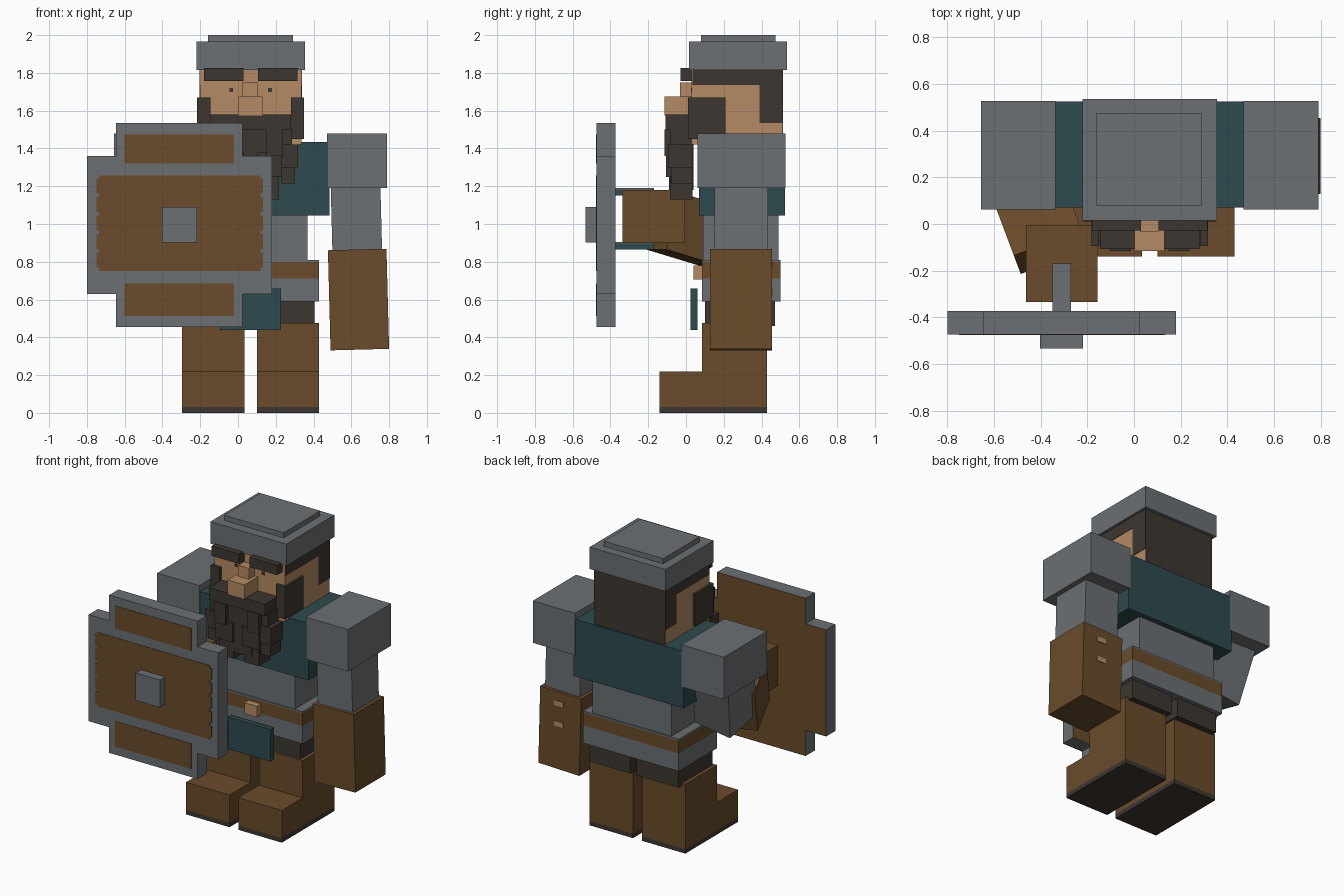
import bpy, bmesh, math
from mathutils import Vector, Matrix

if "Cube" in bpy.data.objects:
    bpy.data.objects.remove(bpy.data.objects["Cube"])

CX = 0.067  # symmetry axis of the body


def material(name, rgb):
    m = bpy.data.materials.new(name)
    m.diffuse_color = (*rgb, 1)
    m.use_nodes = True
    m.node_tree.nodes["Principled BSDF"].inputs["Base Color"].default_value = m.diffuse_color
    return m


GREY = material("iron grey", (0.148, 0.16, 0.17))
BROWN = material("leather brown", (0.142, 0.071, 0.024))
TEAL = material("teal cloth", (0.027, 0.068, 0.077))
DARK = material("dark hair", (0.046, 0.037, 0.03))
SKIN = material("skin", (0.46, 0.255, 0.127))


def finish(name, bm, *mats):
    bmesh.ops.recalc_face_normals(bm, faces=bm.faces[:])
    me = bpy.data.meshes.new(name)
    bm.to_mesh(me)
    bm.free()
    for m in mats:
        me.materials.append(m)
    ob = bpy.data.objects.new(name, me)
    bpy.context.collection.objects.link(ob)
    return ob


def box(name, x, y, z, mat, tilt=0):
    """Box from (min, max) ranges, optionally tilted about the y axis."""
    bm = bmesh.new()
    size = [r[1] - r[0] for r in (x, y, z)]
    bmesh.ops.create_cube(bm, size=1, matrix=Matrix.Diagonal((*size, 1)))
    mid = Vector([sum(r) / 2 for r in (x, y, z)])
    bmesh.ops.transform(bm, verts=bm.verts[:], matrix=Matrix.Translation(mid)
                        @ Matrix.Rotation(math.radians(tilt), 4, 'Y'))
    return finish(name, bm, mat)


def pair(name, x, y, z, mat):
    """Box and its mirror image across the body axis."""
    box(name + "_left", x, y, z, mat)
    box(name + "_right", (2 * CX - x[1], 2 * CX - x[0]), y, z, mat)


def limb(name, a, b, w, d, mat):
    """Square section limb from a to b."""
    a, b = Vector(a), Vector(b)
    axis = (b - a).normalized()
    up = Vector((0, 0, 1)) if abs(axis.z) < 0.8 else Vector((0, 1, 0))
    side = axis.cross(up).normalized()
    up = side.cross(axis)
    rot = Matrix((side, up, axis)).transposed().to_4x4()
    bm = bmesh.new()
    bmesh.ops.create_cube(bm, size=1, matrix=Matrix.Translation((a + b) / 2) @ rot
                          @ Matrix.Diagonal((w, d, (b - a).length, 1)))
    return finish(name, bm, mat)


def extrude(name, pts, vec, *mats):
    bm = bmesh.new()
    f = bm.faces.new([bm.verts.new(p) for p in pts])
    new = bmesh.ops.extrude_face_region(bm, geom=[f])["geom"]
    bmesh.ops.translate(bm, vec=vec, verts=[v for v in new if isinstance(v, bmesh.types.BMVert)])
    if not any(g.is_valid and g.normal.dot(Vector(vec)) < -0.01 for g in bm.faces):
        bm.faces.new([v for v in bm.verts][:len(pts)])
    return finish(name, bm, *mats)


# boots with soles
boot = [(0.085, 0.03), (0.43, 0.03), (0.43, 0.475), (0.085, 0.475), (0.085, 0.22),
        (-0.14, 0.22), (-0.14, 0.03)]
for side, x0 in (("left", 0.1), ("right", -0.296)):
    extrude("boot_" + side, [(x0, y, z) for y, z in boot], (0.33, 0, 0), BROWN)
pair("sole", (0.1, 0.43), (-0.14, 0.43), (0, 0.03), DARK)

# hips, belt and torso
pair("trousers", (0.09, 0.405), (0.1, 0.47), (0.46, 0.6), DARK)
box("skirt_plate", (-0.295, 0.43), (0.085, 0.5), (0.59, 0.712), GREY)
box("belt", (-0.295, 0.43), (0.085, 0.5), (0.712, 0.8), BROWN)
box("belt_trim", (-0.295, 0.43), (0.085, 0.5), (0.8, 0.81), GREY)
box("buckle", (0.02, 0.115), (0.04, 0.09), (0.705, 0.78), SKIN)
box("loincloth", (-0.095, 0.228), (0.025, 0.06), (0.438, 0.658), TEAL)
box("torso", (-0.233, 0.367), (0.09, 0.49), (0.8, 1.1), GREY)
box("shirt", (-0.35, 0.485), (0.07, 0.525), (1.045, 1.435), TEAL)

# head, hair and helmet
box("head", (-0.2, 0.335), (0.03, 0.51), (1.42, 1.83), SKIN)
box("hair_top", (-0.203, 0.338), (0.034, 0.513), (1.735, 1.82), DARK)
box("hair_back", (-0.203, 0.338), (0.39, 0.513), (1.535, 1.74), DARK)
box("hair_nape", (-0.2, 0.335), (0.508, 0.514), (1.43, 1.82), DARK)
box("helmet_band", (-0.22, 0.355), (0.015, 0.535), (1.815, 1.965), GREY)
box("helmet_top", (-0.16, 0.29), (0.08, 0.475), (1.965, 2.0), GREY)
pair("eyebrow", (0.105, 0.315), (-0.028, 0.035), (1.758, 1.825), DARK)
pair("eye", (0.16, 0.18), (0.026, 0.034), (1.7, 1.72), DARK)
box("nose_bridge", (0.025, 0.105), (-0.033, 0.04), (1.66, 1.75), SKIN)
box("nose", (0.002, 0.13), (-0.115, 0.04), (1.575, 1.675), SKIN)

# sideburns and stepped beard locks
pair("sideburn", (0.28, 0.35), (0.01, 0.21), (1.45, 1.67), DARK)
box("moustache", (-0.145, 0.28), (-0.108, 0.1), (1.5, 1.58), DARK)
locks = [(0.155, 0.25, 1.3, 1.42, -0.095), (0.16, 0.235, 1.215, 1.32, -0.08),
         (0.04, 0.15, 1.13, 1.27, -0.085), (0.035, 0.165, 1.25, 1.38, -0.105),
         (0.08, 0.17, 1.36, 1.5, -0.115), (0.16, 0.22, 1.4, 1.51, -0.085)]
for i, (a, b, z0, z1, y) in enumerate(locks):
    pair("beard_lock_%d" % i, (CX + a, CX + b), (y, 0.035), (z0, z1), DARK)
box("beard_core", (CX - 0.1, CX + 0.1), (-0.09, 0.04), (1.18, 1.52), DARK)

# shoulders and lowered arm
pair("shoulder_guard", (0.47, 0.79), (0.062, 0.528), (1.19, 1.478), GREY)
box("sleeve_left", (0.495, 0.758), (0.15, 0.435), (0.85, 1.23), GREY, -1.5)
box("glove_left", (0.483, 0.793), (0.128, 0.455), (0.335, 0.865), BROWN, -1.5)
for z in (0.645, 0.785):
    box("glove_stud", (0.61, 0.68), (0.452, 0.459), (z - 0.017, z + 0.017), SKIN)

# bent arm holding the shield
limb("sleeve_right", (-0.5, 0.31, 1.3), (-0.44, 0.2, 0.88), 0.27, 0.28, GREY)
limb("forearm_right", (-0.46, 0.16, 0.93), (-0.355, -0.12, 1.015), 0.31, 0.31, BROWN)
box("glove_right", (-0.462, -0.157), (-0.335, -0.005), (0.9, 1.18), BROWN)

# shield handle
for z in (0.865, 1.15):
    box("handle_bar", (-0.35, -0.27), (-0.38, -0.17), (z, z + 0.032), TEAL)
    box("handle_cap", (-0.35, -0.27), (-0.38, -0.17), (z + 0.032, z + 0.04), GREY)
box("handle_grip", (-0.35, -0.27), (-0.21, -0.17), (0.87, 1.18), TEAL)

# shield: stepped outline, iron rim, wooden back
sx, sz = -0.31, 0.995
quarter = [(0.49, 0.365), (0.335, 0.365), (0.335, 0.54)]
outline = []
for u, v, step in ((1, 1, 1), (-1, 1, -1), (-1, -1, 1), (1, -1, -1)):
    outline += [(sx + u * a, -0.473, sz + v * b) for a, b in quarter[::step]]
shield = extrude("shield", outline, (0, 0.1, 0), GREY, BROWN)
for p in shield.data.polygons:
    p.material_index = 1 if p.normal.y > 0.9 else 0

# wooden panels on the shield front, with ragged plank ends
for name, x, z in (("middle", (-0.735, 0.118), (0.752, 1.257)),
                   ("top", (-0.6, -0.022), (1.32, 1.475)),
                   ("bottom", (-0.6, -0.022), (0.512, 0.685))):
    box("shield_panel_" + name, x, (-0.476, -0.47), z, BROWN)
for i in range(5):
    z = 0.77 + i * 0.098
    box("plank_end", (-0.75, 0.133), (-0.476, -0.47), (z, z + 0.078), BROWN)
box("shield_boss", (-0.402, -0.218), (-0.533, -0.47), (0.902, 1.09), GREY)
